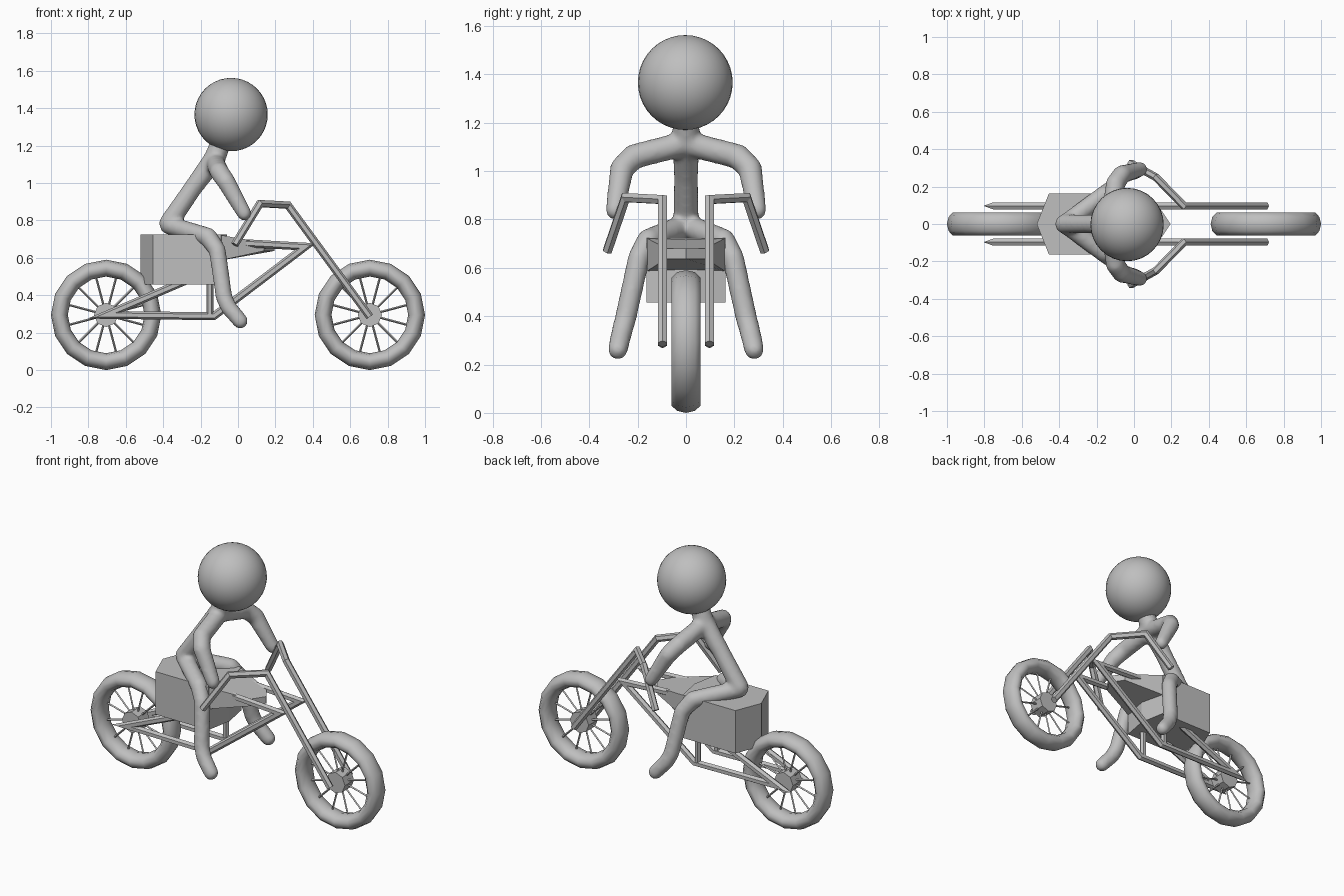
import bpy, bmesh, math
from mathutils import Vector, Matrix

if "Cube" in bpy.data.objects:
    bpy.data.objects.remove(bpy.data.objects["Cube"])

grey = bpy.data.materials.new("plain grey")
grey.diffuse_color = (0.52, 0.52, 0.52, 1)
grey.use_nodes = True
grey.node_tree.nodes["Principled BSDF"].inputs["Base Color"].default_value = grey.diffuse_color


def make(name, bm, smooth=False):
    bmesh.ops.recalc_face_normals(bm, faces=bm.faces)
    me = bpy.data.meshes.new(name)
    bm.to_mesh(me)
    bm.free()
    me.materials.append(grey)
    for p in me.polygons:
        p.use_smooth = smooth
    ob = bpy.data.objects.new(name, me)
    bpy.context.collection.objects.link(ob)
    return ob


def sweep(bm, pts, r, sides=6, closed=False):
    """Tube along a polyline with mitred corners."""
    pts = [Vector(p) for p in pts]
    n = len(pts)
    dirs = [(pts[(i + 1) % n] - pts[i]).normalized() for i in range(n)]
    d = dirs[0]
    u = d.cross(Vector((0, 1, 0)) if abs(d.y) < 0.9 else Vector((1, 0, 0))).normalized()
    v = d.cross(u)
    ring = [pts[0] + r * (math.cos(a) * u + math.sin(a) * v)
            for a in (math.tau * k / sides for k in range(sides))]
    rings = []
    for i in range(n):
        into = dirs[i - 1] if i else dirs[0]
        if closed:
            nor = dirs[i - 1] + dirs[i]
        else:
            nor = into + (dirs[i] if i < n - 1 else into)
        ring = [q + into * ((pts[i] - q).dot(nor) / into.dot(nor)) for q in ring]
        rings.append([bm.verts.new(q) for q in ring])
    for i in range(n if closed else n - 1):
        a, b = rings[i], rings[(i + 1) % n]
        for k in range(sides):
            j = (k + 1) % sides
            bm.faces.new((a[k], a[j], b[j], b[k]))
    if not closed:
        bm.faces.new(rings[0])
        bm.faces.new(rings[-1])


def loft(name, low, high):
    """Solid between two outlines with equal point counts."""
    bm = bmesh.new()
    a = [bm.verts.new(p) for p in low]
    b = [bm.verts.new(p) for p in high]
    bm.faces.new(a)
    bm.faces.new(b)
    for k in range(len(a)):
        j = (k + 1) % len(a)
        bm.faces.new((a[k], a[j], b[j], b[k]))
    return make(name, bm)


# Wheels: smooth tyre, thin spokes, faceted hub
for label, cx in (("rear", -0.705), ("front", 0.705)):
    c = Vector((cx, 0, 0.295))
    bm = bmesh.new()
    grid = [[bm.verts.new(c + Vector((
        (0.25 + 0.045 * math.cos(t)) * math.cos(a), 0.064 * math.sin(t),
        (0.25 + 0.045 * math.cos(t)) * math.sin(a))))
        for t in (math.tau * k / 10 for k in range(10))]
        for a in (math.tau * i / 16 for i in range(16))]
    for i in range(16):
        for k in range(10):
            g, h, m = grid[i], grid[(i + 1) % 16], (k + 1) % 10
            bm.faces.new((g[k], g[m], h[m], h[k]))
    make(label + "_tyre", bm, True)

    bm = bmesh.new()
    for i in range(12):
        a = math.tau * (i + 0.5) / 12
        d = Vector((math.cos(a), 0, math.sin(a)))
        sweep(bm, [c + d * 0.03, c + d * 0.22], 0.006, 4)
    make(label + "_spokes", bm)

    bm = bmesh.new()
    sweep(bm, [c - Vector((0, 0.045, 0)), c + Vector((0, 0.045, 0))], 0.065, 8)
    make(label + "_hub", bm)

# Frame loop, post, and fork with handlebar on each side
for label, s in (("right", -1), ("left", 1)):
    y = 0.097 * s
    bm = bmesh.new()
    sweep(bm, [(x, y, z) for x, z in ((-0.705, 0.295), (-0.13, 0.288), (0.36, 0.66),
                                      (-0.08, 0.685), (-0.25, 0.49))], 0.021, closed=True)
    make(label + "_frame", bm)
    bm = bmesh.new()
    sweep(bm, [(-0.15, y, 0.288), (-0.15, y, 0.6)], 0.019)
    make(label + "_frame_post", bm)
    bm = bmesh.new()
    sweep(bm, [(0.705, y, 0.285), (0.267, y, 0.882), (0.117, 0.25 * s, 0.89),
               (-0.018, 0.325 * s, 0.67)], 0.021)
    make(label + "_fork_and_handlebar", bm)

# Engine and seat block with pointed back, and tapering tank
plan = ((-0.52, 0), (-0.455, -0.163), (-0.09, -0.163), (-0.06, 0), (-0.09, 0.163), (-0.455, 0.163))
loft("seat_block", [(x, y, 0.457) for x, y in plan], [(x, y, 0.724) for x, y in plan])
plan = ((-0.1, -0.163), (0.14, -0.082), (0.195, 0), (0.14, 0.082), (-0.1, 0.163))
loft("tank", [(x, y, 0.585 if x < 0 else 0.637) for x, y in plan],
     [(x, y, 0.723 if x < 0 else 0.68) for x, y in plan])

# Rider head
bm = bmesh.new()
bmesh.ops.create_uvsphere(bm, u_segments=32, v_segments=20, radius=0.196,
                          matrix=Matrix.Translation((-0.037, -0.003, 1.366)))
make("rider_head", bm, True)

# Rider body: capsules fused into one soft skin; points are x, y, z, radius
bm = bmesh.new()


def limb(points):
    for a, b in zip(points, points[1:]):
        p, q = Vector(a[:3]), Vector(b[:3])
        for w, r in ((p, a[3]), (q, b[3])):
            bmesh.ops.create_uvsphere(bm, u_segments=16, v_segments=10, radius=r,
                                      matrix=Matrix.Translation(w))
        rot = (q - p).to_track_quat('Z', 'Y').to_matrix().to_4x4()
        bmesh.ops.create_cone(bm, cap_ends=True, segments=16, radius1=a[3], radius2=b[3],
                              depth=(q - p).length,
                              matrix=Matrix.Translation((p + q) / 2) @ rot)


limb([(-0.37, 0, 0.785, 0.053), (-0.24, 0, 0.975, 0.05), (-0.125, 0, 1.13, 0.058),
      (-0.09, 0, 1.22, 0.055)])
for s in (-1, 1):
    limb([(-0.125, 0, 1.115, 0.052), (-0.1, 0.215 * s, 1.06, 0.052),
          (-0.065, 0.265 * s, 1.01, 0.05), (0.033, 0.293 * s, 0.838, 0.04)])
    limb([(-0.37, 0, 0.775, 0.05), (-0.16, 0.155 * s, 0.712, 0.05),
          (-0.11, 0.195 * s, 0.64, 0.046), (-0.075, 0.25 * s, 0.39, 0.045),
          (-0.05, 0.265 * s, 0.335, 0.044), (0.012, 0.282 * s, 0.262, 0.042)])
body = make("rider_body", bm, True)
skin = body.modifiers.new("fuse", 'REMESH')
skin.mode = 'VOXEL'
skin.voxel_size = 0.012
skin.use_smooth_shade = True
soft = body.modifiers.new("soften", 'SMOOTH')
soft.factor = 0.5
soft.iterations = 8
